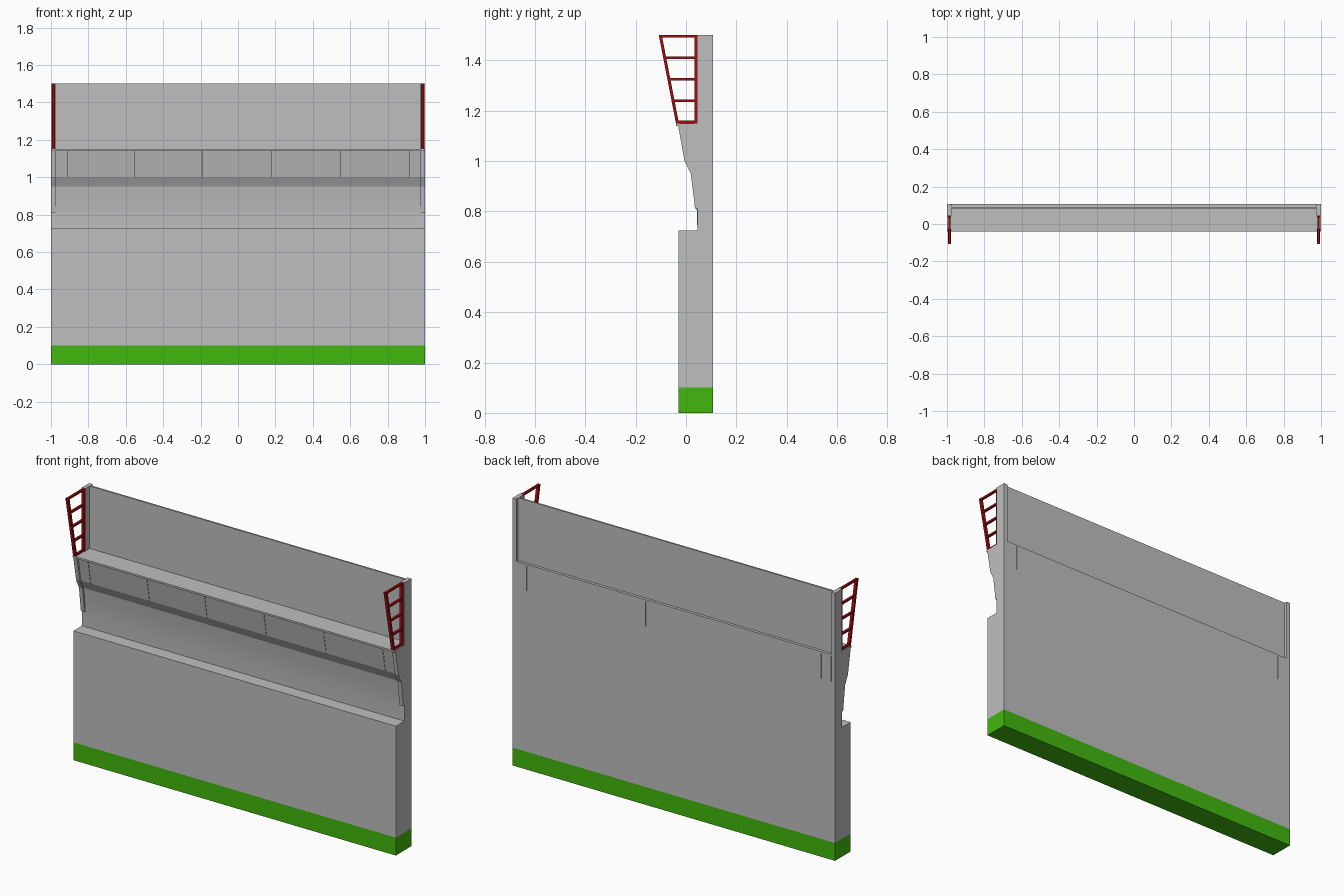
import bpy
import bmesh
import math

default = bpy.data.objects.get("Cube")
if default:
    bpy.data.objects.remove(default, do_unlink=True)


def material(name, rgb):
    mat = bpy.data.materials.new(name)
    mat.use_nodes = True
    mat.diffuse_color = (*rgb, 1)
    mat.node_tree.nodes["Principled BSDF"].inputs["Base Color"].default_value = (*rgb, 1)
    return mat


GREY = material("concrete grey", (0.52, 0.52, 0.52))
GREEN = material("grass green", (0.053, 0.48, 0.004))
RED = material("dark red", (0.36, 0.004, 0.004))


def prism(name, profile, x0, x1, mat, smooth=False):
    """Extrude a (y, z) profile along x."""
    bm = bmesh.new()
    face = bm.faces.new([bm.verts.new((x0, y, z)) for y, z in profile])
    result = bmesh.ops.extrude_face_region(bm, geom=[face])
    moved = [v for v in result["geom"] if isinstance(v, bmesh.types.BMVert)]
    bmesh.ops.translate(bm, vec=(x1 - x0, 0, 0), verts=moved)
    bmesh.ops.recalc_face_normals(bm, faces=bm.faces)
    mesh = bpy.data.meshes.new(name)
    bm.to_mesh(mesh)
    bm.free()
    mesh.materials.append(mat)
    obj = bpy.data.objects.new(name, mesh)
    bpy.context.collection.objects.link(obj)
    if smooth:
        bpy.ops.object.select_all(action="DESELECT")
        obj.select_set(True)
        bpy.context.view_layer.objects.active = obj
        bpy.ops.object.shade_smooth_by_angle(angle=math.radians(10))
    return obj


def box(name, x0, x1, y0, y1, z0, z1, mat):
    return prism(name, [(y0, z0), (y1, z0), (y1, z1), (y0, z1)], x0, x1, mat)


FRONT, BACK = -0.03, 0.108
SHELF = 1.15
TOP = 1.5
INNER = 0.977

# Solid base and lower wall
box("base_strip", -1, 1, FRONT, BACK, 0, 0.1, GREEN)
box("lower_wall", -1, 1, FRONT, BACK, 0.1, 0.725, GREY)

# Curved middle wall with an overhanging lip
curve = [(0.045 - 0.017 * (i / 5) ** 2, 0.725 + 0.225 * i / 5) for i in range(6)]
prism("curved_wall", [(BACK, 0.725)] + curve + [(0.003, 1.0), (BACK, 1.0)],
      -INNER, INNER, GREY, smooth=True)

# Row of separate sloping panels
seams = [-INNER, -0.915, -0.55, -0.193, 0.175, 0.545, 0.912, INNER]
for i, (a, b) in enumerate(zip(seams, seams[1:])):
    prism(f"panel_{i + 1}", [(BACK, 1.0), (0.003, 1.0), (-0.022, 1.14), (BACK, 1.14)],
          a + 0.001, b - 0.001, GREY)

# Shelf and thin upper screen
box("shelf", -1, 1, -0.04, BACK, 1.14, SHELF, GREY)
box("upper_screen", -INNER, INNER, 0.082, 0.092, SHELF, TOP, GREY)

# End brackets and red ladder frames, one on each side
bracket = [(BACK, 0.725), (0.045, 0.725), (0.045, 0.812), (0.036, 0.812),
           (0.019, 0.95), (-0.006, 1.0), (-0.031, 1.14), (-0.031, SHELF),
           (0.045, SHELF), (0.045, TOP), (BACK, TOP)]
for side, s in (("left", 1), ("right", -1)):
    prism(f"{side}_bracket", bracket, s * INNER, s, GREY)
    x0, x1 = s * 0.978, s * 0.995
    box(f"{side}_frame_post", x0, x1, 0.034, 0.046, SHELF, TOP, RED)
    prism(f"{side}_frame_slanted_post",
          [(-0.040, SHELF), (-0.028, SHELF), (-0.096, TOP), (-0.108, TOP)], x0, x1, RED)
    for i in range(5):
        z = SHELF + 0.005 + i * 0.085
        y = -0.034 - 0.068 * (z - SHELF) / (TOP - SHELF)
        box(f"{side}_frame_rung_{i + 1}", s * 0.98, s * 0.993, y, 0.036,
            z - 0.005, z + 0.005, RED)
